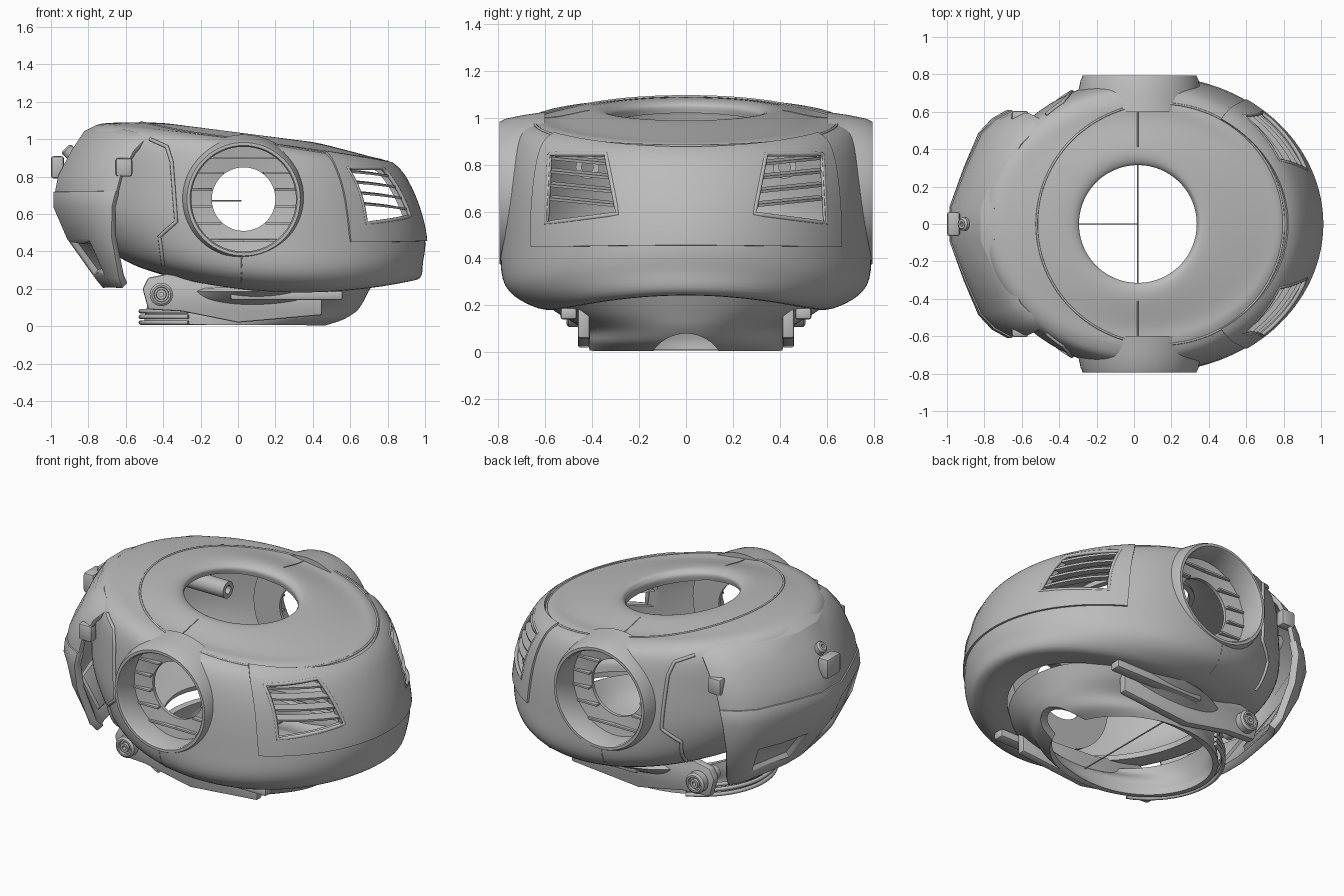
import bpy, bmesh, math
from mathutils import Vector
from mathutils.bvhtree import BVHTree

cube = bpy.data.objects.get("Cube")
if cube:
    bpy.data.objects.remove(cube)

grey = bpy.data.materials.new("plain_grey")
grey.use_nodes = True
GREY = (0.5, 0.5, 0.5, 1)
grey.diffuse_color = GREY
grey.node_tree.nodes["Principled BSDF"].inputs["Base Color"].default_value = GREY


def add_object(name, data):
    ob = bpy.data.objects.new(name, data)
    bpy.context.collection.objects.link(ob)
    data.materials.append(grey)
    return ob


def mesh_object(name, verts, faces):
    me = bpy.data.meshes.new(name)
    me.from_pydata(verts, [], faces)
    bm = bmesh.new()
    bm.from_mesh(me)
    bmesh.ops.remove_doubles(bm, verts=bm.verts, dist=1e-6)
    bmesh.ops.recalc_face_normals(bm, faces=bm.faces)
    bm.to_mesh(me)
    return add_object(name, me)


def sheet_object(name, verts, faces):
    """Open sheet that keeps its face direction."""
    me = bpy.data.meshes.new(name)
    me.from_pydata(verts, [], faces)
    return add_object(name, me)


def finish(ob, angle=35):
    """Bake modifiers or curves to mesh and shade."""
    bpy.ops.object.select_all(action="DESELECT")
    ob.select_set(True)
    bpy.context.view_layer.objects.active = ob
    bpy.ops.object.convert(target="MESH")
    bpy.ops.object.shade_smooth_by_angle(angle=math.radians(angle))


def solidify(ob, thickness, offset=-1):
    mod = ob.modifiers.new("thickness", "SOLIDIFY")
    mod.thickness, mod.offset = thickness, offset


def cut(ob, cutter):
    mod = ob.modifiers.new("cut", "BOOLEAN")
    mod.operation, mod.solver, mod.object = "DIFFERENCE", "EXACT", cutter
    cutter.hide_render = True


def bevel(ob, width):
    mod = ob.modifiers.new("bevel", "BEVEL")
    mod.width, mod.segments = width, 2


def grid_faces(rows, cols, closed=False):
    span = cols if closed else cols - 1
    return [(i * cols + j, i * cols + (j + 1) % cols,
             (i + 1) * cols + (j + 1) % cols, (i + 1) * cols + j)
            for i in range(rows - 1) for j in range(span)]


def ring_point(rings, t, a):
    """Point on a loft through tilted ellipses: x+, x-, half width, z+, z-, side sag."""
    i = min(int(t), len(rings) - 2)
    f = t - i
    p = [rings[max(0, min(len(rings) - 1, i + k))] for k in (-1, 0, 1, 2)]
    xp, xm, w, zp, zm, sag = [
        0.5 * (2 * q1 + (q2 - q0) * f + (2 * q0 - 5 * q1 + 4 * q2 - q3) * f * f
               + (3 * q1 - q0 - 3 * q2 + q3) * f ** 3) for q0, q1, q2, q3 in zip(*p)]
    c, s = math.cos(a), math.sin(a)
    return ((xp + xm) / 2 + (xp - xm) / 2 * c, w * s,
            (zp + zm) / 2 + (zp - zm) / 2 * c - sag * s * s)


def loft(name, rings, t0, t1, a0, a1, rows, cols, closed):
    step = (a1 - a0) / (cols if closed else cols - 1)
    verts = [ring_point(rings, t0 + (t1 - t0) * i / (rows - 1), a0 + step * j)
             for i in range(rows) for j in range(cols)]
    return sheet_object(name, verts, grid_faces(rows, cols, closed))


def lathe(name, profile, centre, axis, n=48):
    """Closed (radius, distance) profile turned about an axis."""
    rot = Vector(axis).to_track_quat("Z", "Y")
    m = len(profile)
    verts = [Vector(centre) + rot @ Vector((r * math.cos(a), r * math.sin(a), h))
             for a in [2 * math.pi * i / n for i in range(n)] for r, h in profile]
    faces = [(i * m + j, (i + 1) % n * m + j, (i + 1) % n * m + (j + 1) % m,
              i * m + (j + 1) % m) for i in range(n) for j in range(m)]
    return mesh_object(name, verts, faces)


def prism(name, outline, axis, lo, hi):
    """Outline in the two other axes, extruded along the given axis."""
    n = len(outline)
    verts = [(*p[:axis], h, *p[axis:]) for h in (lo, hi) for p in outline]
    faces = [tuple(range(n)), tuple(range(n, 2 * n))]
    faces += [(i, (i + 1) % n, n + (i + 1) % n, n + i) for i in range(n)]
    return mesh_object(name, verts, faces)


def box(name, centre, size, width=0.012):
    x, y, z = (s / 2 for s in size)
    cx, cy, cz = centre
    ob = prism(name, [(cx - x, cy - y), (cx + x, cy - y), (cx + x, cy + y), (cx - x, cy + y)],
               2, cz - z, cz + z)
    bevel(ob, width)
    finish(ob)


def tube(name, points, radius, cyclic=False):
    cu = bpy.data.curves.new(name, "CURVE")
    cu.dimensions, cu.bevel_depth, cu.bevel_resolution = "3D", radius, 2
    cu.use_fill_caps = True
    sp = cu.splines.new("POLY")
    sp.points.add(len(points) - 1)
    for p, co in zip(sp.points, points):
        p.co = (*co, 1)
    sp.use_cyclic_u = cyclic
    finish(add_object(name, cu), 60)


def dense(points, n=8):
    out = [Vector(a).lerp(Vector(b), k / n) for a, b in zip(points, points[1:]) for k in range(n)]
    return out + [Vector(points[-1])]


# Torso shell
BODY = [(0.78, -0.42, 0.50, 0.25, 0.28, 0.07), (0.96, -0.56, 0.63, 0.25, 0.33, 0.10),
        (0.99, -0.70, 0.77, 0.35, 0.42, 0.10), (1.0, -0.82, 0.79, 0.47, 0.60, 0.04),
        (0.96, -0.83, 0.775, 0.64, 0.80, -0.05), (0.885, -0.82, 0.735, 0.80, 0.98, -0.05),
        (0.80, -0.77, 0.655, 0.88, 1.07, -0.02), (0.70, -0.62, 0.55, 0.91, 1.09, 0),
        (0.40, -0.38, 0.39, 0.985, 1.085, 0), (0.34, -0.30, 0.32, 0.97, 1.06, 0),
        (0.34, -0.30, 0.32, 0.92, 1.02, 0)]
TAU = 2 * math.pi
shell = loft("torso_shell", BODY, 0, len(BODY) - 1, 0, TAU, 61, 128, True)
tree = BVHTree.FromPolygons([v.co for v in shell.data.vertices],
                            [tuple(p.vertices) for p in shell.data.polygons])


def on_shell(origin, direction):
    return tree.ray_cast(Vector(origin), Vector(direction))[0]


# Raised chest panel, shoulder opening and vent openings
chest = loft("chest_panel", BODY, 2.9, 5.8, -0.98, 0.98, 20, 40, False)
solidify(shell, 0.03)
solidify(chest, 0.014, 0.6)
ARM = (0.03, 0.68)
arm_cutter = lathe("arm_cutter", [(0, -1), (0.29, -1), (0.29, 1), (0, 1)],
                   (ARM[0], 0, ARM[1]), (0, 1, 0), 64)
cut(shell, arm_cutter)
VENT = [(0.34, 0.845), (0.58, 0.845), (0.595, 0.55), (0.29, 0.59)]
cutters = [arm_cutter]
for s in (-1, 1):
    vent = prism("vent_cutter", [(s * y, z) for y, z in VENT], 0, 0.3, 1.2)
    cutters.append(vent)
    cut(shell, vent)
    cut(chest, vent)
finish(shell)
finish(chest)
for c in cutters:
    bpy.data.objects.remove(c)

for s, side in ((-1, "right"), (1, "left")):
    # Vent frame and slats
    rim = [on_shell((2, s * y, z), (-1, 0, 0)) for y, z in dense(VENT + VENT[:1])[:-1]]
    tube(side + "_vent_frame", [p + Vector((0.006, 0, 0)) for p in rim], 0.011, True)
    for k in range(4):
        z = 0.625 + 0.058 * k
        path = [on_shell((2, s * y, z + 0.1 * (y - 0.3)), (-1, 0, 0))
                for y in (0.28, 0.34, 0.40, 0.46, 0.52, 0.59)]
        outer = [p + Vector((0.005, 0, 0)) for p in path]
        inner = [p + Vector((-0.05, -0.025 * s, 0.01)) for p in path]
        slat = sheet_object(side + "_vent_slat", outer + inner, grid_faces(2, len(path)))
        solidify(slat, 0.012, 0)
        finish(slat)
    # Shoulder ring with recessed ribbed cup
    cup = [(0.345, 0.6), (0.33, 0.7), (0.315, 0.77), (0.303, 0.795), (0.287, 0.795),
           (0.28, 0.785), (0.28, 0.64), (0.17, 0.62), (0.17, 0.60), (0.28, 0.60)]
    finish(lathe(side + "_shoulder_ring", cup, (ARM[0], 0, ARM[1]), (0, s, 0), 80))
    for d in (-0.22, -0.13, -0.04, 0.05, 0.14, 0.22):
        far = math.sqrt(0.283 ** 2 - d * d)
        near = math.sqrt(max(0, 0.175 ** 2 - d * d))
        for e in (-1, 1):
            box(side + "_shoulder_rib", (ARM[0] + e * (far + near) / 2, s * 0.635, ARM[1] + d),
                (far - near, 0.03, 0.012), 0.002)
    # Shoulder trim ridge and side seam
    ridge = dense([(-0.47, 1.0), (-0.38, 0.96), (-0.355, 0.88), (-0.33, 0.56), (-0.42, 0.48),
                   (-0.40, 0.33)])
    tube(side + "_shoulder_ridge", [on_shell((x, 2 * s, z), (0, -s, 0)) + Vector((0, 0.004 * s, 0))
                                    for x, z in ridge], 0.01)
    for part in (range(-30, -17, 3), range(27, 46, 3)):
        rays = [Vector((0, s * math.cos(math.radians(d)), math.sin(math.radians(d)))) for d in part]
        tube(side + "_centre_seam", [on_shell(Vector((0.02, 0, 0.62)) + 2 * r, -r)
                                     for r in rays], 0.003)
    # Hip plate, rail and pivot
    hip = [(-0.51, 0.2), (-0.48, 0.26), (-0.38, 0.28), (-0.05, 0.22), (0.45, 0.19), (0.45, 0.06),
           (0.0, 0.02), (-0.3, 0.08), (-0.48, 0.09)]
    plate = prism(side + "_hip_plate", hip, 1, s * 0.41, s * 0.46)
    bevel(plate, 0.01)
    finish(plate)
    box(side + "_hip_rail", (0.26, s * 0.5, 0.165), (0.60, 0.07, 0.05))
    bolt = [(0.012, -0.1), (0.04, -0.1), (0.04, 0), (0.062, 0), (0.062, 0.09), (0.05, 0.1),
            (0.04, 0.1), (0.038, 0.085), (0.028, 0.085), (0.026, 0.1), (0.012, 0.1)]
    finish(lathe(side + "_hip_pivot", bolt, (-0.41, s * 0.41, 0.17), (0, s, 0), 32))
    # Inner socket and rear clip
    socket = [(0.025, 0), (0.05, 0), (0.05, 0.32), (0.025, 0.32)]
    finish(lathe(side + "_inner_socket", socket, (-0.68, s * 0.42, 0.79), (1, 0, 0), 32))
    box(side + "_rear_clip", (-0.61, s * 0.575, 0.85), (0.09, 0.06, 0.1), 0.015)

# Top cover edge and thin inner rods
tube("top_cover_edge", [on_shell((0.14 + 0.66 * math.cos(a), 0.645 * math.sin(a), 3), (0, 0, -1))
                        for a in [TAU * i / 96 for i in range(96)]], 0.006, True)
tube("inner_rod", [(-0.3, 0, 0.67), (0.02, 0, 0.67)], 0.004)
tube("waist_rod", [(0.02, -0.42, 0.1), (0.02, 0.42, 0.1)], 0.004)

# Back plate: height, middle x, side x, half width, side drop; lower sheet has windows
ROWS = [(0.22, -0.70, -0.60, 0.46, 0), (0.27, -0.74, -0.62, 0.50, 0),
        (0.48, -0.89, -0.66, 0.56, 0), (0.64, -0.96, -0.66, 0.59, 0),
        (0.72, -0.96, -0.64, 0.59, 0), (0.80, -0.945, -0.62, 0.59, 0),
        (0.94, -0.87, -0.55, 0.58, 0.01), (1.03, -0.81, -0.49, 0.55, 0.04),
        (1.065, -0.74, -0.46, 0.52, 0.05)]
COLS = [(-1, 1), (-0.92, 0.72), (-0.8, 0.5), (-0.5, 0.25), (-0.15, 0)]
COLS += [(-t, f) for t, f in reversed(COLS)]


def back_sheet(name, rows, thickness, window):
    verts = [(xc + (xs - xc) * f, -w * t, z - drop * f)
             for z, xc, xs, w, drop in rows for t, f in COLS]
    ob = sheet_object(name, verts, grid_faces(len(rows), len(COLS)))
    if window:
        bm = bmesh.new()
        bm.from_mesh(ob.data)
        for s in (-1, 1):
            faces = [f for f in bm.faces if 0.1 < s * f.calc_center_median().y < 0.45
                     and 0.27 < f.calc_center_median().z < 0.48]
            bmesh.ops.inset_region(bm, faces=faces, thickness=0.02)
            bmesh.ops.inset_region(bm, faces=faces, thickness=0.008, depth=-0.025)
        bm.to_mesh(ob.data)
    solidify(ob, thickness, 0.2)
    bevel(ob, 0.008)
    finish(ob, 25)


back_sheet("upper_back_plate", ROWS[3:], 0.03, False)
back_sheet("lower_back_plate", ROWS[:5], 0.045, True)
box("rear_latch", (-0.965, 0, 0.85), (0.07, 0.13, 0.12), 0.015)
knob = [(0.012, 0), (0.035, 0), (0.035, 0.05), (0.025, 0.06), (0.012, 0.06)]
finish(lathe("rear_knob", knob, (-0.88, 0, 0.91), (-0.7, 0, 0.7), 24))

# Hollow waist with flared front lip and rear bellows
WAIST = [(0.50, -0.50, 0.41, 0.005, 0.01, 0), (0.59, -0.50, 0.42, 0.04, 0.05, 0),
         (0.65, -0.49, 0.43, 0.10, 0.09, 0), (0.69, -0.47, 0.52, 0.17, 0.15, 0.01),
         (0.73, -0.45, 0.58, 0.25, 0.20, 0.035)]
waist = loft("waist_frame", WAIST, 0, 4, 0, TAU, 25, 96, True)
solidify(waist, 0.03)
arch = lathe("arch_cutter", [(0, 0), (0.17, 0), (0.17, 1), (0, 1)], (0.2, 0, -0.09), (1, 0, 0))
cut(waist, arch)
finish(waist)
bpy.data.objects.remove(arch)
for k in range(3):
    arc = [(-0.08 + 0.44 * math.cos(a), 0.42 * math.sin(a), 0.02 + 0.03 * k)
           for a in [math.radians(d) for d in range(115, 246, 5)]]
    tube("waist_bellow", arc, 0.012)
